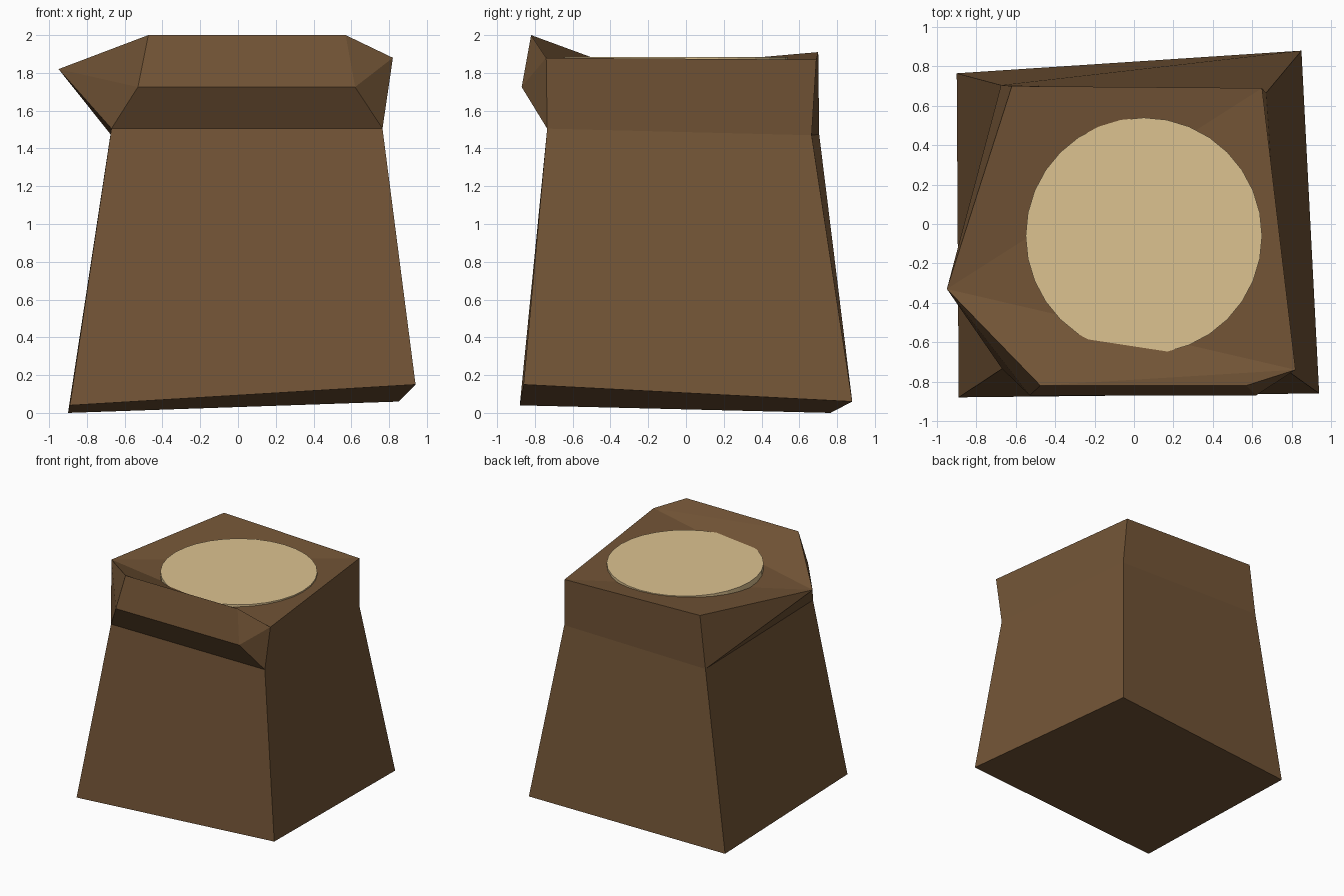
import bpy, bmesh

if "Cube" in bpy.data.objects:
    bpy.data.objects.remove(bpy.data.objects["Cube"])


def paint(obj, name, color):
    mat = bpy.data.materials.new(name)
    mat.diffuse_color = color
    mat.use_nodes = True
    mat.node_tree.nodes["Principled BSDF"].inputs["Base Color"].default_value = mat.diffuse_color
    obj.data.materials.append(mat)


def add_object(name, bm):
    bmesh.ops.recalc_face_normals(bm, faces=bm.faces)
    mesh = bpy.data.meshes.new(name)
    bm.to_mesh(mesh)
    bm.free()
    obj = bpy.data.objects.new(name, mesh)
    bpy.context.collection.objects.link(obj)
    return obj


# Stump trunk: crooked rings, ordered front left, front right, back right, back left
bm = bmesh.new()
ring = lambda pts: [bm.verts.new(p) for p in pts]
base = ring([(-0.89, -0.88, 0.04), (0.94, -0.86, 0.15), (0.85, 0.88, 0.06), (-0.90, 0.765, 0.0)])
neck = ring([(-0.67, -0.735, 1.505), (0.765, -0.735, 1.505), (0.67, 0.665, 1.47), (-0.675, 0.705, 1.475)])
rim = ring([(-0.95, -0.33, 1.82), (0.82, -0.74, 1.88), (0.65, 0.69, 1.87), (-0.62, 0.70, 1.91)])

bm.faces.new(base[::-1])
for i in range(4):
    j = (i + 1) % 4
    bm.faces.new((base[i], base[j], neck[j], neck[i]))

# Upper walls on the right, back and left
for i in (1, 2):
    bm.faces.new((neck[i], neck[i + 1], rim[i + 1], rim[i]))
bm.faces.new((neck[3], rim[0], rim[3]))
bm.faces.new((neck[3], neck[0], rim[0]))

# Jutting front lip
low = ring([(-0.53, -0.87, 1.725), (0.62, -0.87, 1.725)])
high = ring([(-0.475, -0.82, 2.0), (0.57, -0.82, 2.0)])
bm.faces.new((neck[0], neck[1], low[1], low[0]))
bm.faces.new((low[0], low[1], high[1], high[0]))
for k in (0, 1):
    bm.faces.new((neck[k], low[k], rim[k]))
    bm.faces.new((low[k], high[k], rim[k]))

# Top, folded where the lip rises
bm.faces.new((rim[0], high[0], rim[1]))
bm.faces.new((high[0], high[1], rim[1]))
bm.faces.new((rim[0], rim[1], rim[2]))
bm.faces.new((rim[0], rim[2], rim[3]))
paint(add_object("stump_trunk", bm), "bark", (0.17, 0.09, 0.037, 1))

# Pale cut-wood disc set into the top
bpy.ops.mesh.primitive_cylinder_add(vertices=32, radius=0.6, depth=0.06,
                                    location=(0.05, -0.06, 1.853))
disc = bpy.context.object
disc.name = "cut_wood_disc"
paint(disc, "cut_wood", (0.72, 0.54, 0.28, 1))
